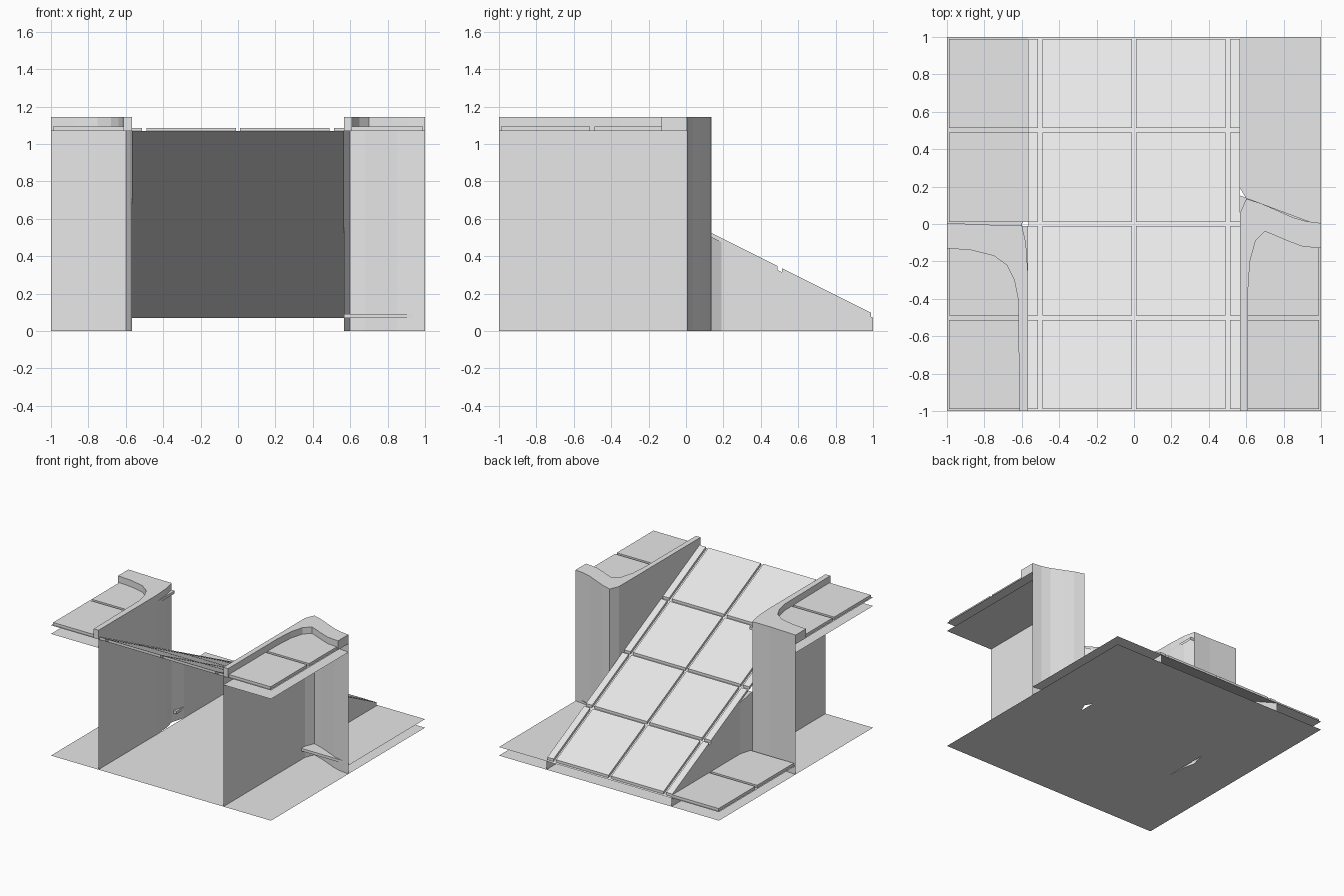
import bpy, bmesh
from mathutils import Vector

if "Cube" in bpy.data.objects:
    bpy.data.objects.remove(bpy.data.objects["Cube"])

stone = bpy.data.materials.new("pale_grey_stone")
stone.use_nodes = True
stone.diffuse_color = (0.8, 0.8, 0.8, 1)
stone.node_tree.nodes["Principled BSDF"].inputs["Base Color"].default_value = (0.8, 0.8, 0.8, 1)

FLOOR, RISE, TILE = 0.07, 1.0, 0.022
HALF = 0.568        # half width of the ramp
GAP = 0.012         # half of the joint between paving slabs


def slope(y):
    return FLOOR + RISE * (1 - y) / 2


def finish(name, bm):
    mesh = bpy.data.meshes.new(name)
    bm.to_mesh(mesh)
    bm.free()
    mesh.materials.append(stone)
    ob = bpy.data.objects.new(name, mesh)
    bpy.context.collection.objects.link(ob)
    return ob


def sheet(name, outline, height):
    """Thin floor; height is a function of y."""
    bm = bmesh.new()
    f = bm.faces.new([bm.verts.new((x, y, height(y))) for x, y in outline])
    f.normal_update()
    if f.normal.z < 0:
        f.normal_flip()
    finish(name, bm)


def wall(name, path, height, flip):
    """Upright sheet that follows a plan path up to height(y)."""
    bm = bmesh.new()
    low = [bm.verts.new((x, y, 0)) for x, y in path]
    top = [bm.verts.new((x, y, height(y))) for x, y in path]
    for i in range(len(path) - 1):
        f = bm.faces.new((low[i], low[i + 1], top[i + 1], top[i]))
        if flip:
            f.normal_flip()
    finish(name, bm)


def prism(name, outline, z0, z1):
    bm = bmesh.new()
    f = bm.faces.new([bm.verts.new((x, y, z0)) for x, y in outline])
    ext = bmesh.ops.extrude_face_region(bm, geom=[f], use_keep_orig=True)
    for v in ext["geom"]:
        if isinstance(v, bmesh.types.BMVert):
            v.co.z = z1
    bmesh.ops.recalc_face_normals(bm, faces=bm.faces)
    finish(name, bm)


def paving(name, xr, yr, height, cut=None):
    """Raised slabs on a half-unit grid, trimmed to a rectangle and one cut line."""
    bm = bmesh.new()
    for i in range(4):
        for j in range(4):
            x0, x1 = max(i / 2 - 1 + GAP, xr[0]), min(i / 2 - 0.5 - GAP, xr[1])
            y0, y1 = max(j / 2 - 1 + GAP, yr[0]), min(j / 2 - 0.5 - GAP, yr[1])
            if x0 >= x1 or y0 >= y1:
                continue
            ring = [(x0, y0), (x1, y0), (x1, y1), (x0, y1)]
            low = [bm.verts.new((x, y, 0)) for x, y in ring]
            top = [bm.verts.new((x, y, TILE)) for x, y in ring]
            bm.faces.new(top)
            for k in range(4):
                n = (k + 1) % 4
                bm.faces.new((low[k], low[n], top[n], top[k]))
    if cut:
        a, b = Vector((*cut[0], 0)), Vector((*cut[1], 0))
        out = (b - a).cross(Vector((0, 0, 1)))
        geom = bm.verts[:] + bm.edges[:] + bm.faces[:]
        bmesh.ops.bisect_plane(bm, geom=geom, plane_co=a, plane_no=out, clear_outer=True)
    for v in bm.verts:
        v.co.z += height(v.co.y)
    finish(name, bm)


def flat(z):
    return lambda y: z


# Plan curves of the two cliffs, from the front edge round to the outer side
right_outer = [(-HALF, -1), (-HALF, -0.25), (-0.578, -0.1), (-0.6, -0.005),
               (-0.75, -0.005), (-0.87, 0), (-1, 0.005)]
right_inner = [(-1, -0.13), (-0.87, -0.14), (-0.75, -0.17), (-0.68, -0.22),
               (-0.64, -0.3), (-0.62, -0.4), (-0.612, -1)]
left_outer = [(HALF, -1), (HALF, 0.06), (0.6, 0.135), (0.68, 0.11),
              (0.76, 0.075), (0.85, 0.035), (0.92, 0.015), (1, 0.005)]
left_inner = [(1, -0.13), (0.9, -0.12), (0.82, -0.09), (0.75, -0.06), (0.7, -0.04),
              (0.65, -0.09), (0.62, -0.2), (0.61, -0.35), (0.61, -1)]

# Ramp with its paving and ground underneath
ramp = [(-HALF, -1), (HALF, -1), (HALF, 1), (-HALF, 1)]
sheet("ramp", ramp, slope)
sheet("ramp_ground", ramp, flat(0))
paving("ramp_paving", (-HALF, HALF), (-1, 1), slope)

# Cliffs, platforms and lower floors on both sides
for side, s, outer, inner, corner_y, cut in (
        ("right", -1, right_outer, right_inner, 0.11, None),
        ("left", 1, left_outer, left_inner, 0.19, ((0.96, 0.005), (0.6, 0.14)))):
    high = outer + [(s, -1)]
    notch = outer[2] if s > 0 else outer[3]
    curve = outer[outer.index(notch):]
    low = [(s * HALF, 1), (s * HALF, corner_y)] + curve + [(s, 1)]
    xr = (HALF, 1 - GAP) if s > 0 else (-1 + GAP, -HALF)

    sheet(side + "_platform_ground", high, flat(0))
    sheet(side + "_platform_underside", high, flat(RISE))
    sheet(side + "_platform_floor", high, flat(RISE + FLOOR))
    paving(side + "_platform_paving", xr, (-1, 0), flat(RISE + FLOOR))
    wall(side + "_cliff_wall", outer, flat(RISE + FLOOR), s > 0)
    prism(side + "_parapet", outer + inner, RISE + FLOOR, 1.145)

    sheet(side + "_lower_ground", low, flat(0))
    sheet(side + "_lower_floor", low, flat(FLOOR))
    paving(side + "_lower_paving", xr, (0, 1), flat(FLOOR), cut)
    wall(side + "_ramp_side", [notch, (s * HALF, corner_y), (s * HALF, 1)], slope, s < 0)
